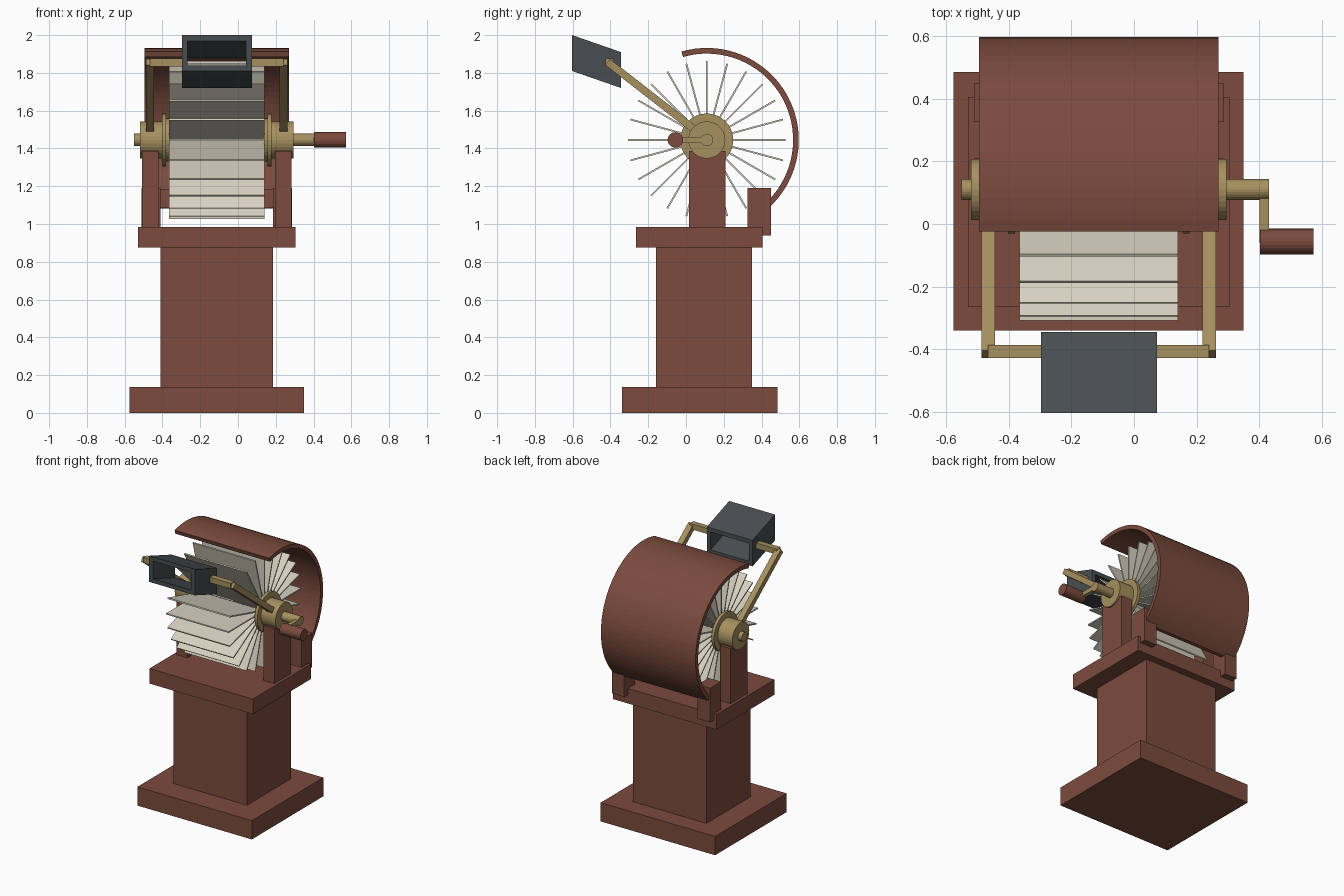
import bpy, math
from mathutils import Matrix, Vector

if "Cube" in bpy.data.objects:
    bpy.data.objects.remove(bpy.data.objects["Cube"])

AX_Y, AX_Z = 0.11, 1.445      # reel axis
MID = -0.1125                 # symmetry plane of the stand


def mat(name, rgb):
    m = bpy.data.materials.new(name)
    m.diffuse_color = (*rgb, 1)
    m.use_nodes = True
    m.node_tree.nodes["Principled BSDF"].inputs["Base Color"].default_value = m.diffuse_color
    return m


WOOD = mat("red_wood", (0.20, 0.07, 0.047))
BRASS = mat("brass", (0.38, 0.28, 0.115))
PAPER = mat("paper", (0.68, 0.64, 0.53))
IRON = mat("dark_iron", (0.065, 0.076, 0.08))


def mesh(name, verts, faces, m):
    me = bpy.data.meshes.new(name)
    me.from_pydata(verts, [], faces)
    me.materials.append(m)
    ob = bpy.data.objects.new(name, me)
    bpy.context.collection.objects.link(ob)
    return ob


def extrude_x(name, profile, x0, x1, m):
    """Solid from a closed (y, z) profile, counter-clockwise seen from +x."""
    n = len(profile)
    verts = [(x, y, z) for x in (x0, x1) for y, z in profile]
    faces = [(i, (i + 1) % n, n + (i + 1) % n, n + i) for i in range(n)]
    faces += [tuple(reversed(range(n))), tuple(range(n, 2 * n))]
    return mesh(name, verts, faces, m)


def box(name, x0, x1, y0, y1, z0, z1, m):
    return extrude_x(name, [(y0, z0), (y1, z0), (y1, z1), (y0, z1)], x0, x1, m)


def cyl(name, x0, x1, r, m, y=AX_Y, n=32):
    ring = [(y + r * math.cos(2 * math.pi * i / n),
             AX_Z + r * math.sin(2 * math.pi * i / n)) for i in range(n)]
    return extrude_x(name, ring, x0, x1, m)


def bar(name, x0, x1, a, b, w, m):
    """Straight bar between two (y, z) points, w thick."""
    a, b = Vector(a), Vector(b)
    d = (b - a).normalized() * w / 2
    s = Vector((-d.y, d.x))
    return extrude_x(name, [a - s, b - s, b + s, a + s], x0, x1, m)


def pair(x0, x1):
    """The x range on the right and its mirror image on the left."""
    return (("right", x0, x1), ("left", 2 * MID - x1, 2 * MID - x0))


# pedestal
box("base_plinth", -0.575, 0.35, -0.34, 0.485, 0, 0.137, WOOD)
box("column", -0.41, 0.185, -0.16, 0.35, 0.137, 0.875, WOOD)
box("top_slab", -0.53, 0.305, -0.265, 0.405, 0.875, 0.985, WOOD)

# posts and rear hood brackets
for side, a, b in pair(0.195, 0.283):
    box(side + "_post", a, b, 0.015, 0.21, 0.98, 1.387, WOOD)
for side, a, b in pair(0.185, 0.285):
    box(side + "_hood_bracket", a, b, 0.325, 0.45, 0.94, 1.19, WOOD)
box("hood_rail", -0.41, 0.185, 0.407, 0.435, 1.085, 1.185, WOOD)

# curved hood
arc = [math.radians(-48 + 154 * i / 36) for i in range(37)]
outer = [(0.487 * math.cos(t), 0.487 * math.sin(t)) for t in arc]
inner = [(0.457 * math.cos(t), 0.457 * math.sin(t)) for t in arc]
n = len(arc)
verts = [(x, AX_Y + y, AX_Z + z) for x in (-0.495, 0.27) for y, z in outer + inner]
faces = []
for i in range(n - 1):
    o, p = i, n + i
    faces += [(o, o + 1, o + 1 + 2 * n, o + 2 * n),
              (p + 1, p, p + 2 * n, p + 1 + 2 * n),
              (o + 1, o, p, p + 1),
              (o + 2 * n, o + 1 + 2 * n, p + 1 + 2 * n, p + 2 * n)]
faces += [(0, 2 * n, 3 * n, n), (n - 1, 2 * n - 1, 4 * n - 1, 3 * n - 1)]
mesh("hood", verts, faces, WOOD)

# card reel
for i in range(24):
    t = math.radians(15 * i)
    c, s = math.cos(t), math.sin(t)
    bar(f"card_{i:02d}", -0.365, 0.14,
        (AX_Y + 0.025 * c, AX_Z + 0.025 * s),
        (AX_Y + 0.418 * c, AX_Z + 0.418 * s), 0.009, PAPER)

# axle, flanges and bearings
cyl("axle", -0.55, 0.43, 0.033, BRASS, n=24)
for side, a, b in pair(0.155, 0.177):
    cyl(side + "_flange", a, b, 0.14, BRASS)
for side, a, b in pair(0.138, 0.155):
    cyl(side + "_boss", a, b, 0.115, BRASS)
for side, a, b in pair(0.177, 0.295):
    cyl(side + "_bearing", a, b, 0.098, BRASS)

# crank
box("crank_arm", 0.40, 0.43, -0.06, 0.11, AX_Z - 0.016, AX_Z + 0.016, BRASS)
cyl("crank_handle", 0.402, 0.572, 0.041, WOOD, y=-0.056, n=24)

# viewer arms and cross bars
for side, a, b in pair(0.219, 0.261):
    bar(side + "_viewer_arm", a, b, (0.09, 1.465), (-0.415, 1.858), 0.04, BRASS)
for side, a, b in pair(0.06, 0.24):
    box(side + "_cross_bar", a, b, -0.427, -0.386, 1.835, 1.875, BRASS)

# slanted, open viewer tube: sheared frame running front to back
X0, X1, W = -0.297, 0.073, 0.03
verts = []
for y, z0, z1 in ((-0.603, 1.81, 2.0), (-0.344, 1.72, 1.91)):
    for k in (0, W):
        verts += [(X0 + k, y, z0 + k), (X1 - k, y, z0 + k),
                  (X1 - k, y, z1 - k), (X0 + k, y, z1 - k)]
faces = []
for i in range(4):
    j = (i + 1) % 4
    faces += [(i, j, j + 4, i + 4), (j + 8, i + 8, i + 12, j + 12),
              (j, i, i + 8, j + 8), (i + 4, j + 4, j + 12, i + 12)]
mesh("viewer_tube", verts, faces, IRON)
